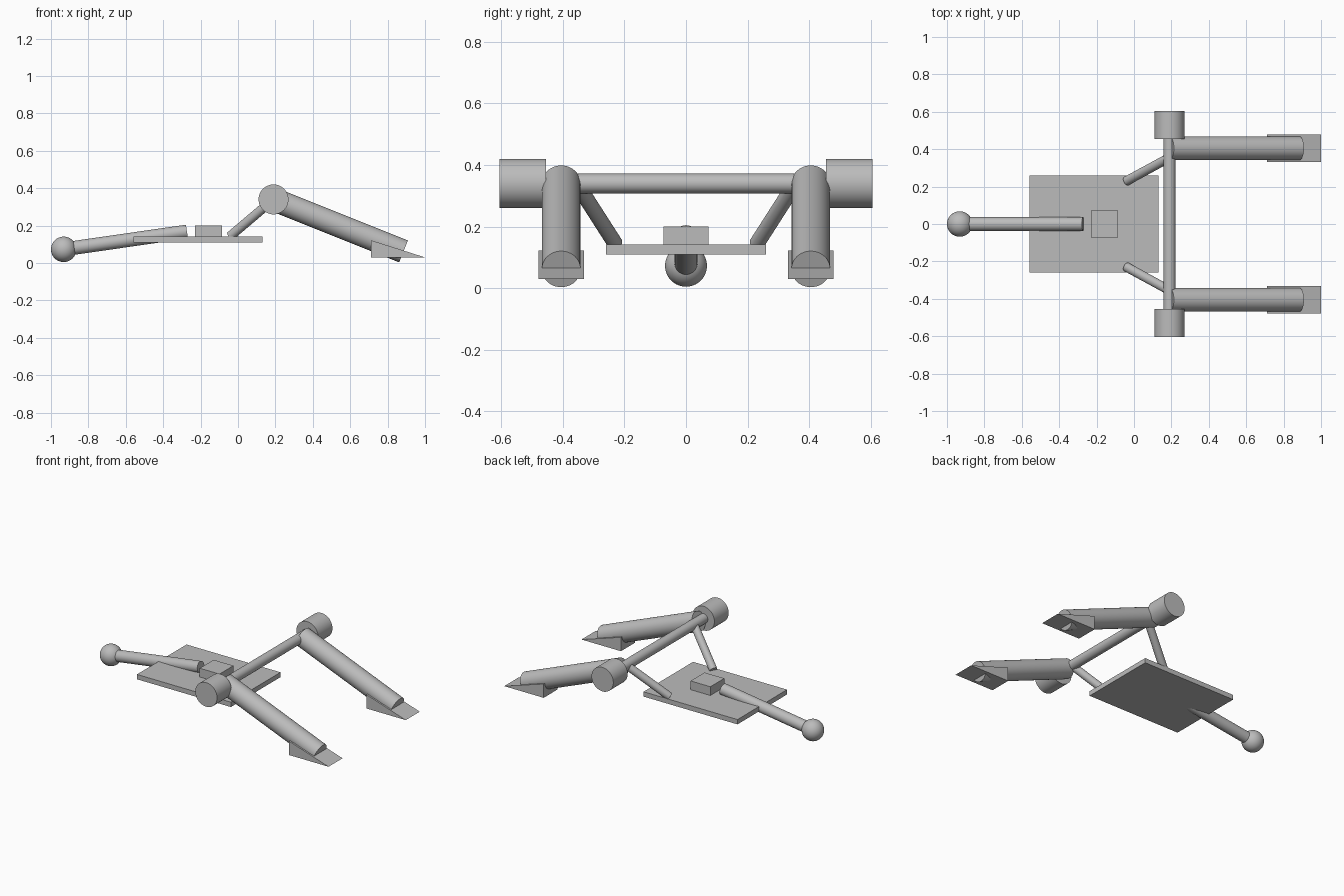
import bpy, bmesh, math
from mathutils import Vector

cube = bpy.data.objects.get("Cube")
if cube:
    bpy.data.objects.remove(cube, do_unlink=True)

# One plain grey for every part
grey = bpy.data.materials.new("plain_grey")
grey.use_nodes = True
grey.diffuse_color = (0.5, 0.5, 0.5, 1)
grey.node_tree.nodes["Principled BSDF"].inputs["Base Color"].default_value = (0.5, 0.5, 0.5, 1)


def finish(obj, name, smooth=False):
    obj.name = name
    obj.data.name = name
    obj.data.materials.append(grey)
    if smooth:
        bpy.ops.object.shade_smooth_by_angle(angle=math.radians(40))
    return obj


def rod(name, start, end, radius):
    a, b = Vector(start), Vector(end)
    axis = b - a
    bpy.ops.mesh.primitive_cylinder_add(
        vertices=48, radius=radius, depth=axis.length, location=(a + b) / 2,
        rotation=axis.to_track_quat('Z', 'Y').to_euler())
    return finish(bpy.context.object, name, True)


def box(name, low, high):
    a, b = Vector(low), Vector(high)
    bpy.ops.mesh.primitive_cube_add(size=1, location=(a + b) / 2)
    obj = bpy.context.object
    obj.scale = b - a
    bpy.ops.object.transform_apply(location=False, rotation=False, scale=True)
    return finish(obj, name)


def wedge(name, profile, y, width):
    # Extrude a side profile across y
    bm = bmesh.new()
    face = bm.faces.new([bm.verts.new((x, y - width / 2, z)) for x, z in profile])
    out = bmesh.ops.extrude_face_region(bm, geom=[face])
    moved = [v for v in out["geom"] if isinstance(v, bmesh.types.BMVert)]
    bmesh.ops.translate(bm, vec=(0, width, 0), verts=moved)
    bmesh.ops.recalc_face_normals(bm, faces=bm.faces)
    mesh = bpy.data.meshes.new(name)
    bm.to_mesh(mesh)
    bm.free()
    obj = bpy.data.objects.new(name, mesh)
    bpy.context.collection.objects.link(obj)
    return finish(obj, name)


# Base plate and the block on it
box("base_plate", (-0.56, -0.26, 0.11), (0.13, 0.26, 0.142))
box("top_block", (-0.23, -0.073, 0.142), (-0.085, 0.073, 0.2))

# Tail rod with ball end
rod("tail_rod", (-0.932, 0, 0.073), (-0.273, 0, 0.168), 0.037)
bpy.ops.mesh.primitive_uv_sphere_add(segments=48, ring_count=24, radius=0.068,
                                     location=(-0.932, 0, 0.073))
finish(bpy.context.object, "tail_ball", True)

# Cross axle
AX, AZ = 0.19, 0.34
rod("axle", (AX, -0.46, AZ), (AX, 0.46, AZ), 0.032)

# Paired hubs, struts, legs and feet
for side, s in (("front", -1), ("back", 1)):
    rod(side + "_hub", (AX, s * 0.455, AZ), (AX, s * 0.605, AZ), 0.08)
    rod(side + "_strut", (-0.04, s * 0.23, 0.145), (AX, s * 0.355, AZ), 0.025)
    rod(side + "_leg", (AX, s * 0.405, AZ), (0.885, s * 0.405, 0.062), 0.063)
    wedge(side + "_foot", [(0.71, 0.03), (1.0, 0.03), (0.71, 0.122)], s * 0.405, 0.147)
